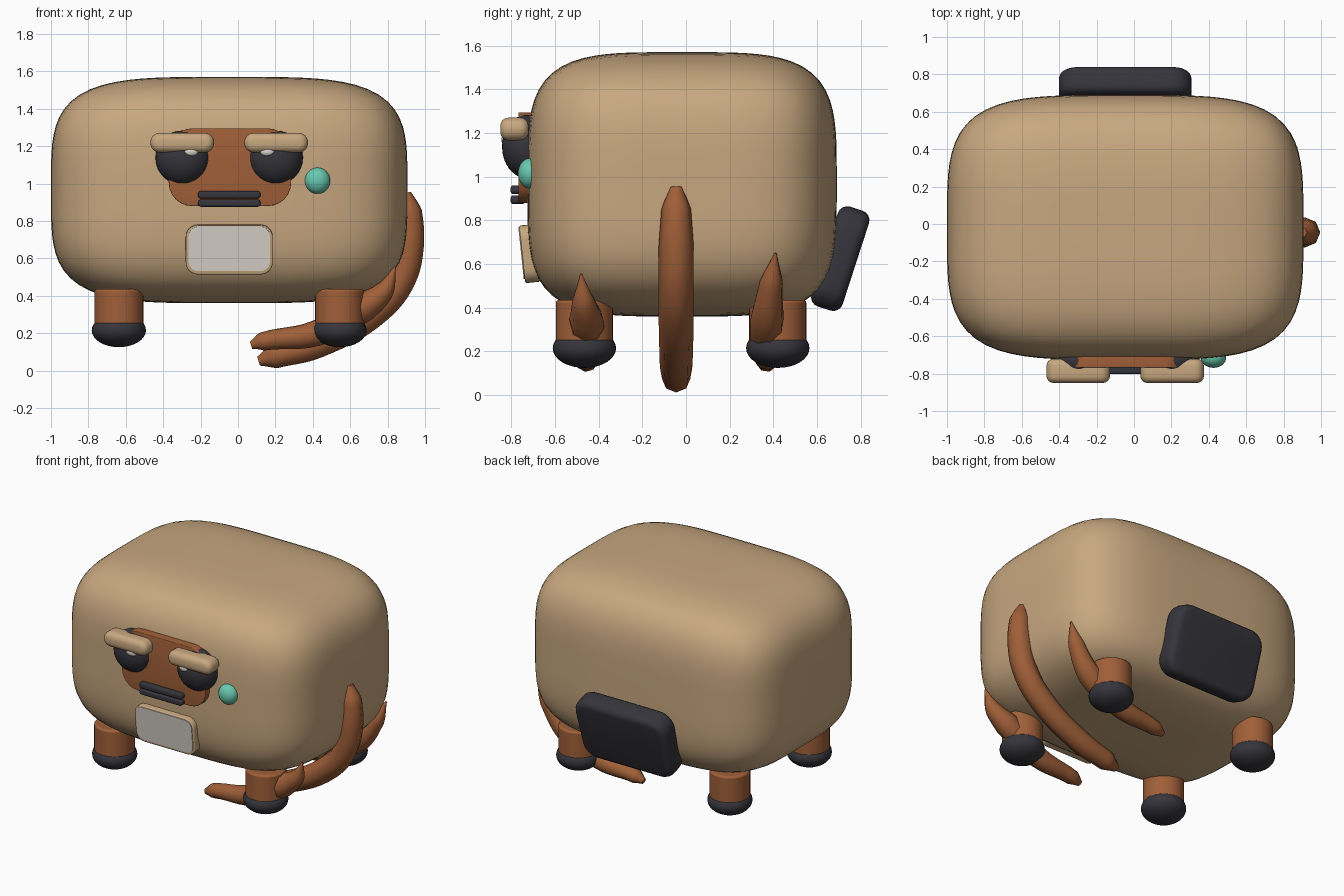
import bpy, bmesh, math
from mathutils import Vector

if "Cube" in bpy.data.objects:
    bpy.data.objects.remove(bpy.data.objects["Cube"])

CX = -0.047  # middle of the body and face


def material(name, rgb):
    m = bpy.data.materials.new(name)
    m.diffuse_color = (*rgb, 1)
    m.use_nodes = True
    m.node_tree.nodes["Principled BSDF"].inputs["Base Color"].default_value = m.diffuse_color
    return m


TAN = material("tan", (0.58, 0.39, 0.215))
RUST = material("rust", (0.35, 0.115, 0.04))
DARK = material("charcoal", (0.035, 0.035, 0.044))
PALE = material("pale grey", (0.70, 0.66, 0.60))
TEAL = material("teal", (0.14, 0.58, 0.43))


def finish(ob, name, mat, angle=40):
    ob.name = name
    ob.data.materials.clear()
    ob.data.materials.append(mat)
    bpy.ops.object.select_all(action='DESELECT')
    ob.select_set(True)
    bpy.context.view_layer.objects.active = ob
    bpy.ops.object.shade_smooth_by_angle(angle=math.radians(angle))
    return ob


def from_bmesh(bm, name, mat, angle=40):
    bmesh.ops.recalc_face_normals(bm, faces=bm.faces)
    me = bpy.data.meshes.new(name)
    bm.to_mesh(me)
    bm.free()
    ob = bpy.data.objects.new(name, me)
    bpy.context.collection.objects.link(ob)
    return finish(ob, name, mat, angle)


def squircle(name, mat, center, half, n=4.0):
    """Cube swollen into a rounded box of power n."""
    bm = bmesh.new()
    bmesh.ops.create_cube(bm, size=2)
    bmesh.ops.subdivide_edges(bm, edges=bm.edges[:], cuts=23, use_grid_fill=True)
    for v in bm.verts:
        p = Vector([math.tan(c * math.pi / 4) for c in v.co])
        p /= sum(abs(c) ** n for c in p) ** (1 / n)
        v.co = Vector([c + h * q for c, h, q in zip(center, half, p)])
    return from_bmesh(bm, name, mat, 60)


def ellipsoid(name, mat, center, half):
    bpy.ops.mesh.primitive_uv_sphere_add(segments=32, ring_count=16, location=center)
    ob = bpy.context.object
    ob.scale = half
    return finish(ob, name, mat, 60)


def slab(name, mat, center, size, corner, edge, tilt=0):
    """Rounded rectangle facing -y, with softened front and back rims."""
    w, t, h = (s / 2 for s in size)
    bm = bmesh.new()
    ring = []
    for k, (sx, sz) in enumerate([(1, 1), (-1, 1), (-1, -1), (1, -1)]):
        for i in range(7):
            a = math.pi / 2 * (k + i / 6)
            ring.append((sx * (w - corner) + corner * math.cos(a),
                         sz * (h - corner) + corner * math.sin(a)))
    face = bm.faces.new([bm.verts.new((x, -t, z)) for x, z in ring])
    ext = bmesh.ops.extrude_face_region(bm, geom=[face])
    for v in ext["geom"]:
        if isinstance(v, bmesh.types.BMVert):
            v.co.y = t
    if edge:
        rims = [e for e in bm.edges if abs(e.verts[0].co.y - e.verts[1].co.y) < 1e-5]
        bmesh.ops.bevel(bm, geom=rims, offset=edge, segments=4, profile=0.5,
                        affect='EDGES', clamp_overlap=True)
    ob = from_bmesh(bm, name, mat)
    ob.location = center
    ob.rotation_euler.x = math.radians(tilt)
    return ob


def limb(name, mat, points):
    """Tapered tube through (x, y, z, radius) points."""
    cu = bpy.data.curves.new(name, 'CURVE')
    cu.dimensions = '3D'
    cu.bevel_depth = 1
    cu.bevel_resolution = 2
    cu.use_fill_caps = True
    cu.resolution_u = 6
    sp = cu.splines.new('BEZIER')
    sp.bezier_points.add(len(points) - 1)
    for bp, (x, y, z, r) in zip(sp.bezier_points, points):
        bp.co = (x, y, z)
        bp.radius = r
        bp.handle_left_type = bp.handle_right_type = 'AUTO'
    ob = bpy.data.objects.new(name, cu)
    bpy.context.collection.objects.link(ob)
    bpy.ops.object.select_all(action='DESELECT')
    ob.select_set(True)
    bpy.context.view_layer.objects.active = ob
    bpy.ops.object.convert(target='MESH')
    return finish(bpy.context.object, name, mat, 50)


# Body
squircle("body", TAN, (CX, -0.018, 0.965), (0.953, 0.708, 0.605))

# Legs and feet
for sx, side in ((-1, "left"), (1, "right")):
    for y, end in ((-0.465, "front"), (0.42, "back")):
        x = CX + sx * 0.59
        bpy.ops.mesh.primitive_cylinder_add(vertices=32, radius=0.131, depth=0.225,
                                            location=(x, y, 0.3225))
        leg = finish(bpy.context.object, f"{end}_{side}_leg", RUST)
        bev = leg.modifiers.new("soft rim", 'BEVEL')
        bev.width = 0.012
        bev.segments = 2
        bev.limit_method = 'ANGLE'
        ellipsoid(f"{end}_{side}_foot", DARK, (x, y, 0.215), (0.145, 0.145, 0.09))

# Main tail and the two smaller curled tails
limb("main_tail", RUST, [(0.895, -0.045, 0.95, 0.03), (0.915, -0.045, 0.85, 0.068),
                         (0.915, -0.045, 0.68, 0.08), (0.875, -0.045, 0.5, 0.08),
                         (0.75, -0.045, 0.335, 0.08), (0.42, -0.045, 0.14, 0.075),
                         (0.19, -0.045, 0.075, 0.065), (0.11, -0.045, 0.05, 0.025)])
for name, y0, y1, tip in (("front_tail", -0.48, -0.455, (0.84, 0.555)),
                          ("back_tail", 0.41, 0.37, (0.87, 0.65))):
    limb(name, RUST, [(tip[0], y0, tip[1], 0.005),
                      (tip[0] - 0.06, (y0 + y1) / 2, tip[1] - 0.13, 0.055),
                      (0.68, y1, 0.345, 0.08), (0.42, y1, 0.2, 0.07),
                      (0.13, y1, 0.155, 0.05), (0.07, y1, 0.135, 0.02)])

# Back pack
slab("back_pack", DARK, (CX, 0.706, 0.625), (0.71, 0.15, 0.48), 0.11, 0.045, -18)

# Face plate, mouth and cheek gem
slab("face_plate", RUST, (CX + 0.004, -0.725, 1.087), (0.655, 0.085, 0.415), 0.125, 0.005)
for z in (0.94, 0.895):
    slab("lip", DARK, (CX, -0.77, z), (0.335, 0.065, 0.04), 0.018, 0.012)
ellipsoid("cheek_gem", TEAL, (0.425, -0.713, 1.015), (0.068, 0.056, 0.07))

# Eyes with glints and heavy lids
for s, side in ((-1, "left"), (1, "right")):
    ellipsoid(f"{side}_eye", DARK, (CX + s * 0.249, -0.73, 1.138), (0.145, 0.112, 0.145))
    ellipsoid(f"{side}_eye_glint", PALE, (CX + s * 0.206, -0.825, 1.17), (0.04, 0.02, 0.025))
    slab(f"{side}_eyelid", TAN, (CX + s * 0.251, -0.785, 1.218), (0.34, 0.13, 0.105),
         0.05, 0.04)

# Belly plate with pale inset
slab("belly_frame", TAN, (CX, -0.715, 0.648), (0.465, 0.07, 0.265), 0.065, 0.008, 6)
slab("belly_panel", PALE, (CX, -0.751, 0.651), (0.435, 0.008, 0.24), 0.052, 0, 6)
